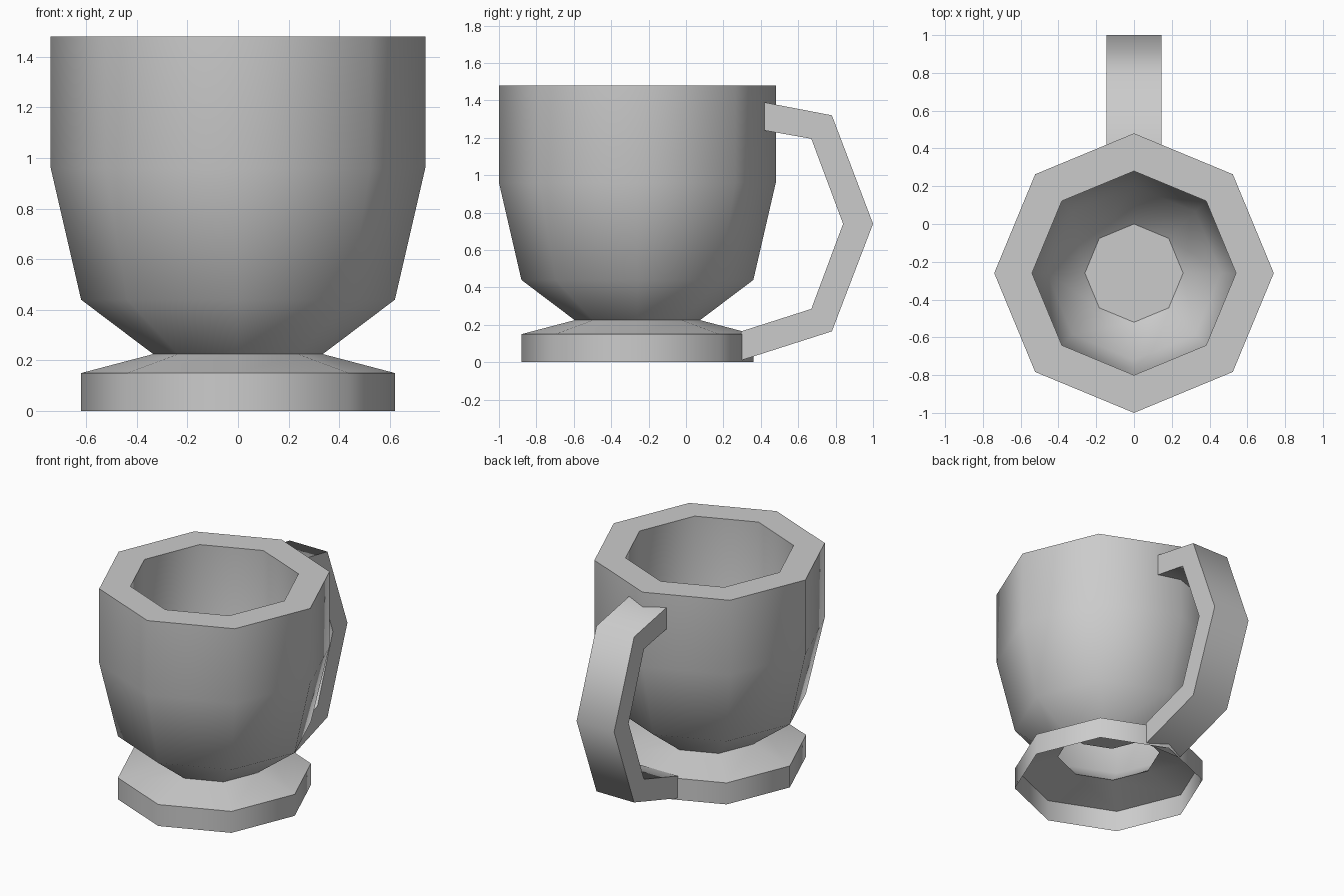
import bpy, bmesh
from math import cos, sin, pi, radians

if "Cube" in bpy.data.objects:
    bpy.data.objects.remove(bpy.data.objects["Cube"])

CY = -0.26   # centre of the cup along y
SIDES = 8


def finish(name, bm, angle, recalc=False):
    if recalc:
        bmesh.ops.recalc_face_normals(bm, faces=bm.faces[:])
    mesh = bpy.data.meshes.new(name)
    bm.to_mesh(mesh)
    bm.free()
    obj = bpy.data.objects.new(name, mesh)
    bpy.context.collection.objects.link(obj)
    bpy.ops.object.select_all(action='DESELECT')
    obj.select_set(True)
    bpy.context.view_layer.objects.active = obj
    bpy.ops.object.shade_smooth_by_angle(angle=radians(angle))
    return obj


def lathe(name, profile, angle, floor=False):
    """Octagonal revolve; profile runs upward on outward-facing surfaces."""
    bm = bmesh.new()
    rings = [[bm.verts.new((r * cos(2 * pi * i / SIDES), CY + r * sin(2 * pi * i / SIDES), z))
              for i in range(SIDES)] for r, z in profile]
    for a, b in zip(rings, rings[1:]):
        for i in range(SIDES):
            j = (i + 1) % SIDES
            bm.faces.new((a[i], a[j], b[j], b[i]))
    if floor:
        bm.faces.new(rings[-1])
    return finish(name, bm, angle)


# Cup: outer wall, flat rim, inner wall
lathe("cup", [(0.335, 0.225), (0.62, 0.44), (0.74, 0.96), (0.74, 1.48),
              (0.54, 1.48), (0.54, 0.98), (0.46, 0.60), (0.26, 0.42)], 50)

# Flat floor inside the cup
lathe("cup_floor", [(0.26, 0.42)], 30, floor=True)

# Foot: hollow skirt with a sloping top
lathe("foot", [(0.62, 0.0), (0.62, 0.15), (0.335, 0.225)], 50)

# Handle: angular rectangular strap, (y, z) of outer and inner edges
outer = [(0.415, 1.39), (0.78, 1.32), (1.0, 0.74), (0.78, 0.165), (0.295, 0.01)]
inner = [(0.415, 1.24), (0.67, 1.195), (0.84, 0.74), (0.67, 0.285), (0.295, 0.165)]
W = 0.145
bm = bmesh.new()
sections = [[bm.verts.new((x, y, z)) for x, (y, z) in ((-W, o), (W, o), (W, n), (-W, n))]
            for o, n in zip(outer, inner)]
for a, b in zip(sections, sections[1:]):
    for i in range(4):
        j = (i + 1) % 4
        bm.faces.new((a[i], a[j], b[j], b[i]))
finish("handle", bm, 60, recalc=True)
